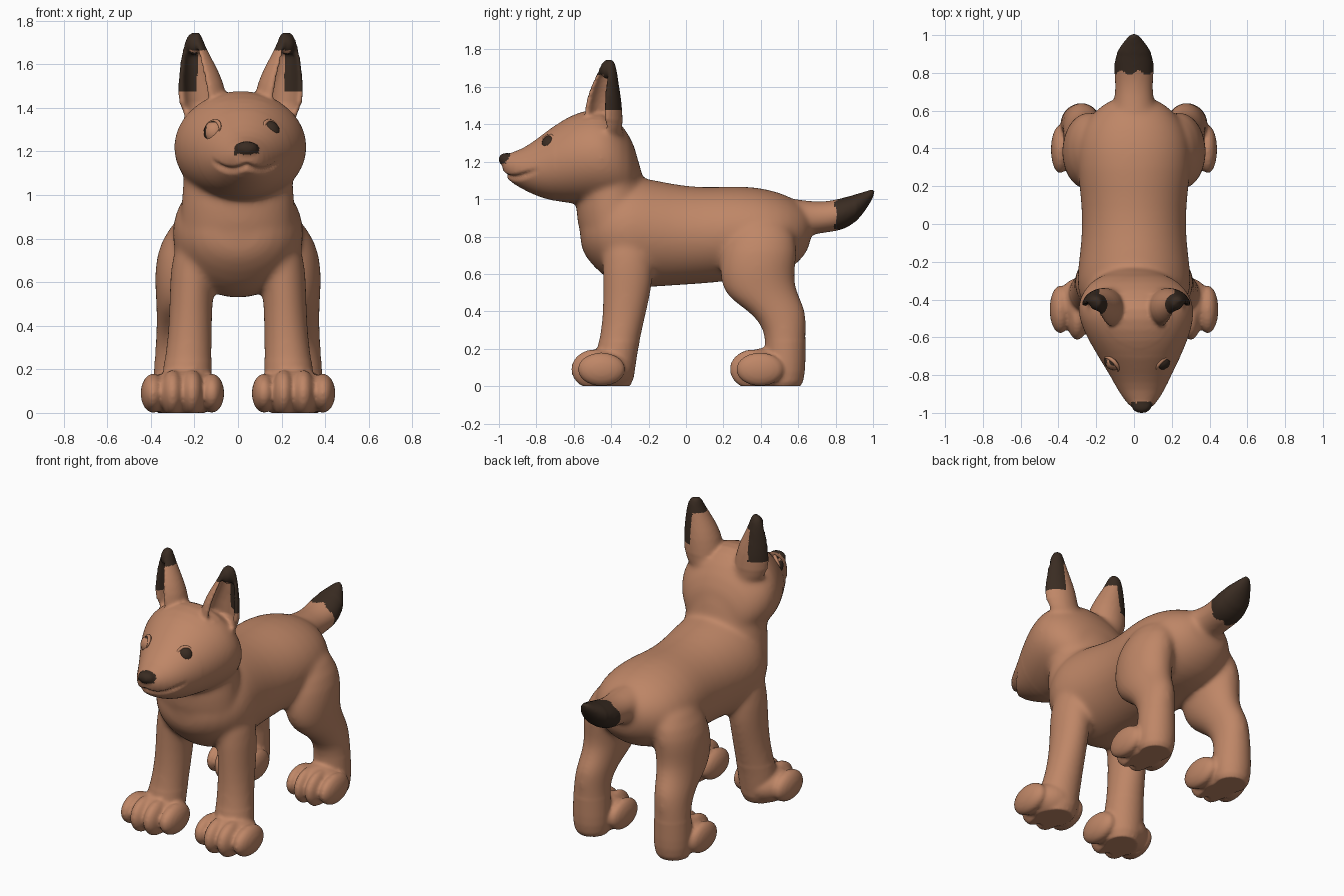
import bpy, bmesh
from math import sin, cos, pi, radians
from mathutils import Matrix, Vector

cube = bpy.data.objects.get("Cube")
if cube:
    bpy.data.objects.remove(cube, do_unlink=True)


def material(name, color):
    mat = bpy.data.materials.new(name)
    mat.use_nodes = True
    mat.diffuse_color = color
    mat.node_tree.nodes["Principled BSDF"].inputs["Base Color"].default_value = color
    return mat


fur = material("tan fur", (.52, .24, .135, 1))
dark = material("dark brown", (.042, .025, .016, 1))


def add_object(name, data):
    obj = bpy.data.objects.new(name, data)
    bpy.context.scene.collection.objects.link(obj)
    return obj


# Unit cross-sections: a round one, and an open cup for the ears
ROUND = [(cos(i * pi / 12), sin(i * pi / 12)) for i in range(24)]
ARC = [radians(130 + a) for a in range(-125, 126, 25)]
CUP = [(cos(a), sin(a)) for a in ARC] + [(.7 * cos(a), .7 * sin(a)) for a in reversed(ARC)]


def loft(bm, axis, sections, side=1, shape=ROUND, mid=0):
    """Skin sections given as (position on axis, centre x, low, high, half width)."""
    rings = []
    for along, cx, low, high, half in sections:
        ring = []
        for u, v in shape:
            x = mid + side * (cx + u * half)
            other = (low + high) / 2 + v * (high - low) / 2
            ring.append(bm.verts.new((x, along, other) if axis == "y" else (x, other, along)))
        rings.append(ring)
    for a, b in zip(rings, rings[1:]):
        for i in range(len(shape)):
            j = (i + 1) % len(shape)
            bm.faces.new((a[i], a[j], b[j], b[i]))
    bm.faces.new(rings[0])
    bm.faces.new(rings[-1])


def ball(bm, center, radii):
    matrix = Matrix.Translation(center) @ Matrix.Diagonal((*radii, 1))
    bmesh.ops.create_uvsphere(bm, u_segments=20, v_segments=12, radius=1, matrix=matrix)


def paw(bm, side, cx, front, wide):
    ball(bm, (side * cx, front + .19, .09), (.16 * wide, .15, .115))
    for k in (-1.5, -.5, .5, 1.5):
        back = .035 if abs(k) > 1 else 0
        ball(bm, (side * (cx + k * .09 * wide), front + .125 + back, .09),
             (.058 * wide, .13, .108 - back / 2))


bm = bmesh.new()

# Torso, from chest to rump
loft(bm, "y", [
    (-.57, 0, .74, .9, .1), (-.51, 0, .65, 1, .22), (-.4, 0, .55, 1.1, .29),
    (-.3, 0, .52, 1.13, .31), (-.15, 0, .53, 1.1, .287), (0, 0, .54, 1.07, .275),
    (.15, 0, .55, 1.065, .285), (.3, 0, .57, 1.075, .305), (.45, 0, .58, 1.055, .3),
    (.56, 0, .62, 1.015, .25), (.64, 0, .7, .96, .16), (.67, 0, .77, .92, .09)])

# Neck
loft(bm, "z", [
    (.65, 0, -.5, -.2, .2), (.8, 0, -.57, -.2, .27), (.95, 0, -.595, -.19, .265),
    (1.08, 0, -.58, -.22, .25), (1.2, 0, -.54, -.25, .25), (1.3, 0, -.5, -.28, .2)])

# Head, turned very slightly to its left
loft(bm, "y", [
    (-.985, .04, 1.16, 1.22, .035), (-.955, .04, 1.1, 1.245, .075),
    (-.88, .038, 1.055, 1.265, .125), (-.8, .035, 1.015, 1.32, .165),
    (-.72, .03, .99, 1.385, .21), (-.62, .022, .975, 1.45, .265),
    (-.5, .012, .965, 1.49, .312), (-.4, .008, .96, 1.47, .31),
    (-.3, .004, .97, 1.35, .24), (-.25, 0, 1, 1.22, .13)])
ball(bm, (.04, -.963, 1.212), (.055, .04, .036))

# Tail
loft(bm, "y", [
    (.52, 0, .78, 1.02, .13), (.65, 0, .805, .99, .105), (.75, 0, .82, .985, .1),
    (.85, 0, .832, 1.012, .115), (.92, 0, .885, 1.03, .09), (.97, 0, .955, 1.045, .05),
    (1.01, 0, 1.02, 1.06, .018)])

for side in (1, -1):
    # Front leg
    loft(bm, "z", [
        (.85, .17, -.43, -.2, .09), (.7, .2, -.45, -.17, .11), (.55, .215, -.445, -.175, .1),
        (.4, .218, -.445, -.21, .1), (.25, .228, -.46, -.245, .108),
        (.12, .24, -.5, -.27, .12), (-.04, .24, -.5, -.28, .11)], side)
    paw(bm, side, .255, -.612, 1)
    # Hind leg with full thigh and bent hock
    loft(bm, "z", [
        (.93, .18, .3, .52, .08), (.78, .235, .2, .6, .13), (.66, .245, .18, .59, .138),
        (.56, .25, .18, .575, .13), (.47, .26, .22, .61, .115), (.4, .27, .34, .645, .105),
        (.3, .28, .425, .642, .1), (.18, .28, .42, .64, .108), (.08, .28, .42, .64, .112),
        (-.04, .28, .42, .62, .1)], side)
    paw(bm, side, .275, .235, .86)
    # Ear cup opening forward and outward
    loft(bm, "z", [
        (1.31, .15, -.53, -.33, .11), (1.42, .175, -.56, -.335, .122),
        (1.52, .185, -.55, -.34, .11), (1.6, .2, -.52, -.355, .085),
        (1.67, .212, -.485, -.365, .058), (1.72, .215, -.46, -.375, .04),
        (1.75, .21, -.44, -.39, .025)], side, CUP, .012)
    # Solid ear tip
    ball(bm, (.012 + side * .212, -.42, 1.69), (.036, .038, .05))

bmesh.ops.recalc_face_normals(bm, faces=bm.faces)
mesh = bpy.data.meshes.new("body")
bm.to_mesh(mesh)
bm.free()
body = add_object("body", mesh)

# Fuse all volumes into one skin
body.modifiers.new("round", "SUBSURF").levels = 1
fuse = body.modifiers.new("fuse", "REMESH")
fuse.mode = "VOXEL"
fuse.voxel_size = .0105
relax = body.modifiers.new("relax", "SMOOTH")
relax.factor = .5
relax.iterations = 5
graph = bpy.context.evaluated_depsgraph_get()
skin = bpy.data.meshes.new_from_object(body.evaluated_get(graph))
body.modifiers.clear()
body.data = skin
skin.name = "body"
skin.materials.clear()
skin.materials.append(fur)
skin.materials.append(dark)

bm = bmesh.new()
bm.from_mesh(skin)
# Soften the joints of limbs, neck and tail, leaving face, ears and toes crisp
soft = [v for v in bm.verts if .24 < v.co.z < 1.42 and -.7 < v.co.y < .9]
for _ in range(16):
    bmesh.ops.smooth_vert(bm, verts=soft, factor=.5, use_axis_x=True,
                          use_axis_y=True, use_axis_z=True)
bm.normal_update()

# Smiling mouth crease and flat soles
for v in bm.verts:
    p = v.co
    u = abs(p.x - .04) / .165
    if p.y < -.74 and u < 1:
        line = 1.135 - .032 * sin(pi * u) + .025 * u
        depth = max(0, 1 - abs(p.z - line) / .02)
        v.co = p - v.normal * .017 * depth * min(1, 4 * (1 - u))
    v.co.z = max(v.co.z, 0)


def is_dark(p):
    out = abs(p.x - .012)
    tail = p.y > .8 + .012 * sin(p.x * 70)
    nose = p.y < -.945 and p.z > 1.186 and abs(p.x - .04) < .056
    ear = p.z > 1.665 or (p.z > 1.48 and out > .2 and p.y > -.44)
    return tail or nose or ear


for face in bm.faces:
    face.smooth = True
    face.material_index = int(is_dark(face.calc_center_median()))
bm.to_mesh(skin)
bm.free()

# Eyes and lids
for side, label in ((1, "left"), (-1, "right")):
    center = Vector((.018 + side * .125, -.728, 1.288))
    bm = bmesh.new()
    ball(bm, center, (.05, .045, .053))
    for face in bm.faces:
        p = face.calc_center_median()
        face.smooth = True
        corner = p.x < center.x - .035 or p.z > center.z + .042
        face.material_index = int(side > 0 or corner)
    eye = bpy.data.meshes.new(label + "_eye")
    eye.materials.append(fur)
    eye.materials.append(dark)
    bm.to_mesh(eye)
    bm.free()
    add_object(label + "_eye", eye)

    lid = bpy.data.curves.new(label + "_eyelid", "CURVE")
    lid.dimensions = "3D"
    lid.bevel_depth = .011
    lid.bevel_resolution = 3
    lid.materials.append(fur)
    path = lid.splines.new("POLY")
    path.points.add(12)
    across = Vector((side * .7, .7, 0))
    up = Vector((-side * .3, .35, .88))
    for i, point in enumerate(path.points):
        a = pi * i / 12
        spot = center + Vector((side * .014, -.018, .006))
        spot += across * cos(a) * .05 + up * sin(a) * .05
        point.co = (*spot, 1)
        point.radius = .25 + .75 * sin(a)
    add_object(label + "_eyelid", lid)
